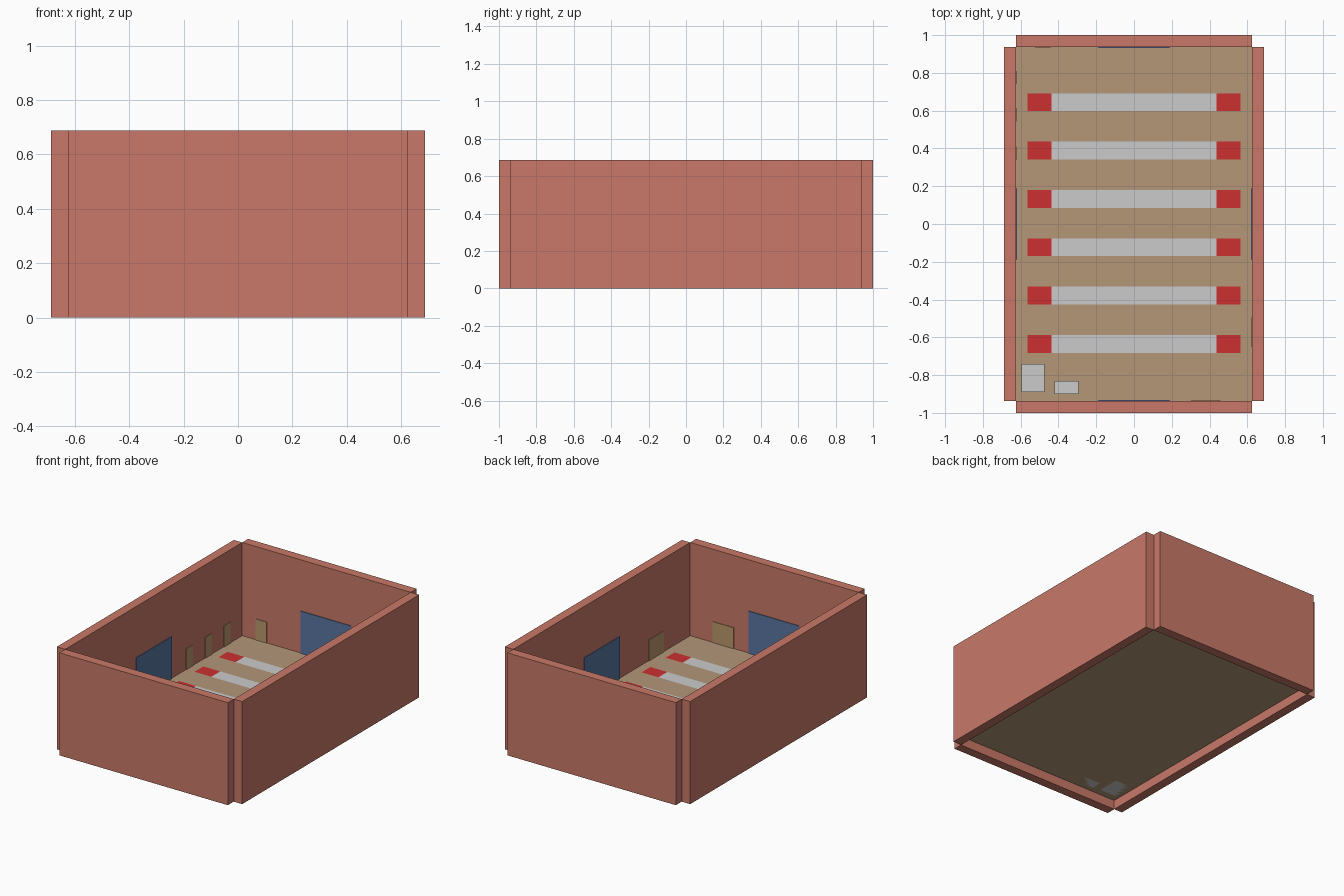
import bpy

if "Cube" in bpy.data.objects:
    bpy.data.objects.remove(bpy.data.objects["Cube"])

FLOOR = 0.0625
X, Y, T, H = 0.625, 0.9375, 0.0625, 0.6875   # inner half sizes, wall thickness, height


def material(name, r, g, b):
    m = bpy.data.materials.new(name)
    m.diffuse_color = (r, g, b, 1)
    m.use_nodes = True
    m.node_tree.nodes["Principled BSDF"].inputs["Base Color"].default_value = m.diffuse_color
    return m


BRICK = material("brick", 0.58, 0.19, 0.14)
TAN = material("floor_tan", 0.46, 0.31, 0.19)
WOOD = material("door_wood", 0.50, 0.32, 0.15)
BLUE = material("door_blue", 0.10, 0.18, 0.36)
RED = material("end_red", 0.60, 0.03, 0.03)


def finish(obj, name, mat):
    obj.name = name
    if mat:
        obj.data.materials.append(mat)


def box(name, lo, hi, mat=None):
    bpy.ops.mesh.primitive_cube_add(size=1, location=[(a + b) / 2 for a, b in zip(lo, hi)])
    obj = bpy.context.object
    obj.scale = [b - a for a, b in zip(lo, hi)]
    bpy.ops.object.transform_apply(location=False, rotation=False, scale=True)
    finish(obj, name, mat)


def sheet(name, x0, x1, y0, y1, z, mat=None):
    bpy.ops.mesh.primitive_plane_add(size=1, location=((x0 + x1) / 2, (y0 + y1) / 2, z))
    obj = bpy.context.object
    obj.scale = (x1 - x0, y1 - y0, 1)
    bpy.ops.object.transform_apply(location=False, rotation=False, scale=True)
    finish(obj, name, mat)


def wall_panel(name, wall, center, width, top, mat, depth=0.005):
    """Thin door panel standing on the floor against an inner wall."""
    a, b = center - width / 2, center + width / 2
    if wall in ("left", "right"):
        x0, x1 = (-X, -X + depth) if wall == "left" else (X - depth, X)
        box(name, (x0, a, FLOOR), (x1, b, top), mat)
    else:
        y0, y1 = (-Y, -Y + depth) if wall == "front" else (Y - depth, Y)
        box(name, (a, y0, FLOOR), (b, y1, top), mat)


# Floor and four walls with open corner notches
sheet("floor", -X, X, -Y, Y, FLOOR, TAN)
box("left_wall", (-X - T, -Y, 0), (-X, Y, H), BRICK)
box("right_wall", (X, -Y, 0), (X + T, Y, H), BRICK)
box("front_wall", (-X, -Y - T, 0), (X, -Y, H), BRICK)
box("back_wall", (-X, Y, 0), (X, Y + T, H), BRICK)

# Large blue doors, one in the middle of each wall
for w in ("left", "right", "front", "back"):
    wall_panel(w + "_large_door", w, 0, 0.375, 0.345, BLUE)

# Small wooden doors
for i, y in enumerate((0.375, 0.578, 0.775)):
    wall_panel(f"left_small_door_{i + 1}", "left", y, 0.07, 0.203, WOOD, 0.004)
wall_panel("back_small_door", "back", -0.483, 0.08, 0.203, WOOD, 0.004)
wall_panel("right_double_door", "right", -0.574, 0.156, 0.203, WOOD, 0.004)
wall_panel("front_double_door", "front", 0.38, 0.156, 0.203, WOOD, 0.004)

# Six floor lanes with red ends
for i in range(6):
    y = -0.635 + i * 0.256
    y0, y1, z = y - 0.047, y + 0.047, FLOOR + 0.002
    sheet(f"lane_{i + 1}", -0.4375, 0.4375, y0, y1, z)
    sheet(f"lane_left_end_{i + 1}", -0.5625, -0.4375, y0, y1, z, RED)
    sheet(f"lane_right_end_{i + 1}", 0.4375, 0.5625, y0, y1, z, RED)

# Table and bench in the front left corner
box("table", (-0.595, -0.89, FLOOR), (-0.473, -0.74, FLOOR + 0.07))
box("bench", (-0.42, -0.90, FLOOR), (-0.295, -0.83, FLOOR + 0.05))
